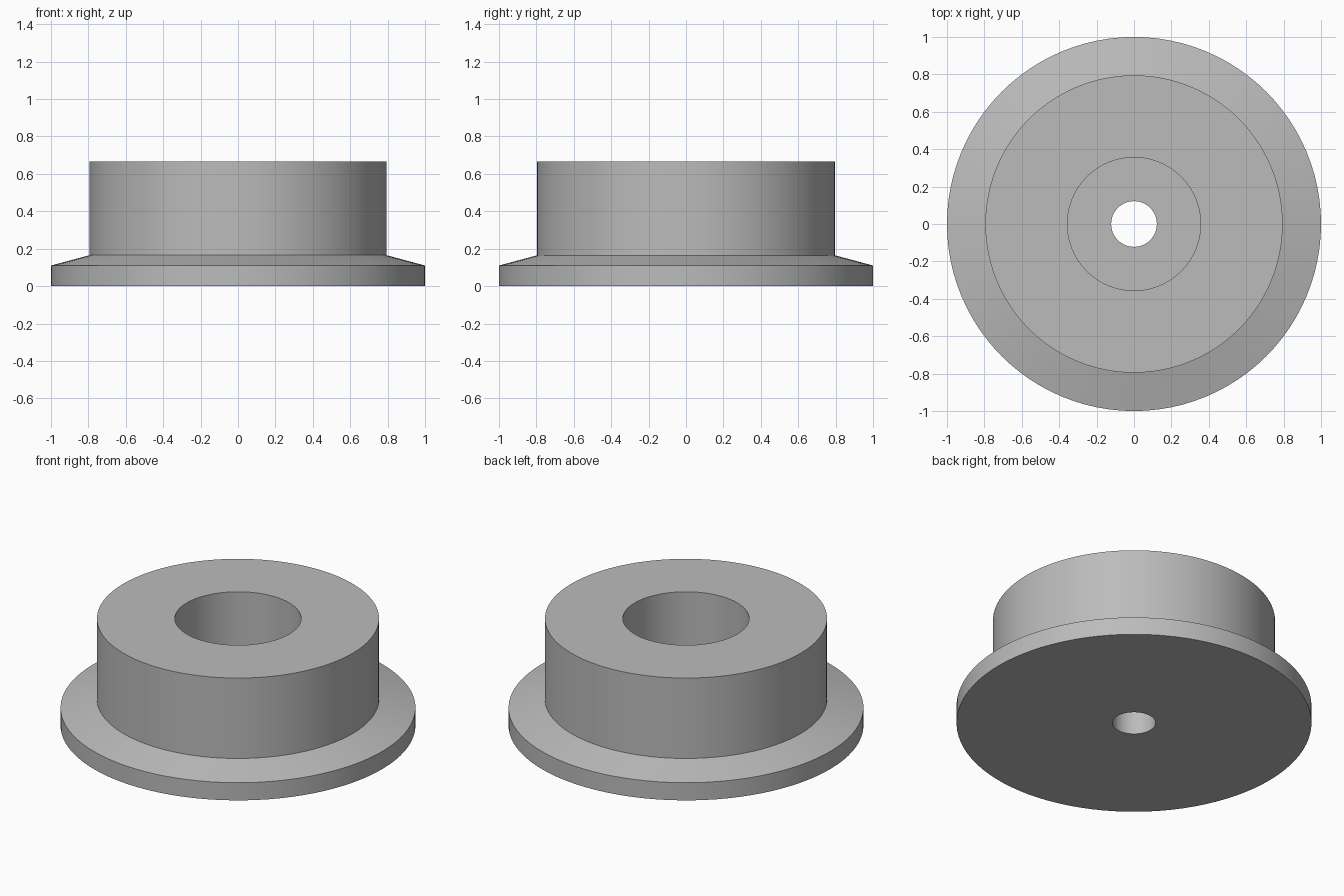
import bpy
import bmesh
import math

cube = bpy.data.objects.get("Cube")
if cube:
    bpy.data.objects.remove(cube, do_unlink=True)

SEGMENTS = 96

# Plain grey material
grey = bpy.data.materials.new("plain grey")
colour = (0.5, 0.5, 0.5, 1)
grey.diffuse_color = colour
grey.use_nodes = True
grey.node_tree.nodes["Principled BSDF"].inputs["Base Color"].default_value = colour


def lathe(name, profile, material):
    """Turn a closed (radius, height) profile around the z axis."""
    bm = bmesh.new()
    verts = [bm.verts.new((r, 0, z)) for r, z in profile]
    edges = [bm.edges.new((verts[i - 1], verts[i])) for i in range(len(verts))]
    bmesh.ops.spin(bm, geom=verts + edges, cent=(0, 0, 0), axis=(0, 0, 1),
                   angle=math.tau, steps=SEGMENTS, use_merge=True)
    bmesh.ops.remove_doubles(bm, verts=bm.verts, dist=0.0001)
    bmesh.ops.recalc_face_normals(bm, faces=bm.faces)
    mesh = bpy.data.meshes.new(name)
    bm.to_mesh(mesh)
    bm.free()
    mesh.materials.append(material)
    obj = bpy.data.objects.new(name, mesh)
    bpy.context.collection.objects.link(obj)
    bpy.ops.object.select_all(action="DESELECT")
    obj.select_set(True)
    bpy.context.view_layer.objects.active = obj
    bpy.ops.object.shade_smooth_by_angle(angle=math.radians(12))
    return obj


# Flanged hub: through hole, bevelled flange, drum wall and wide counterbore
lathe("flanged_hub", [
    (0.122, 0), (1, 0), (1, 0.11), (0.795, 0.165),
    (0.795, 0.665), (0.356, 0.665), (0.356, 0.2), (0.122, 0.2),
], grey)
